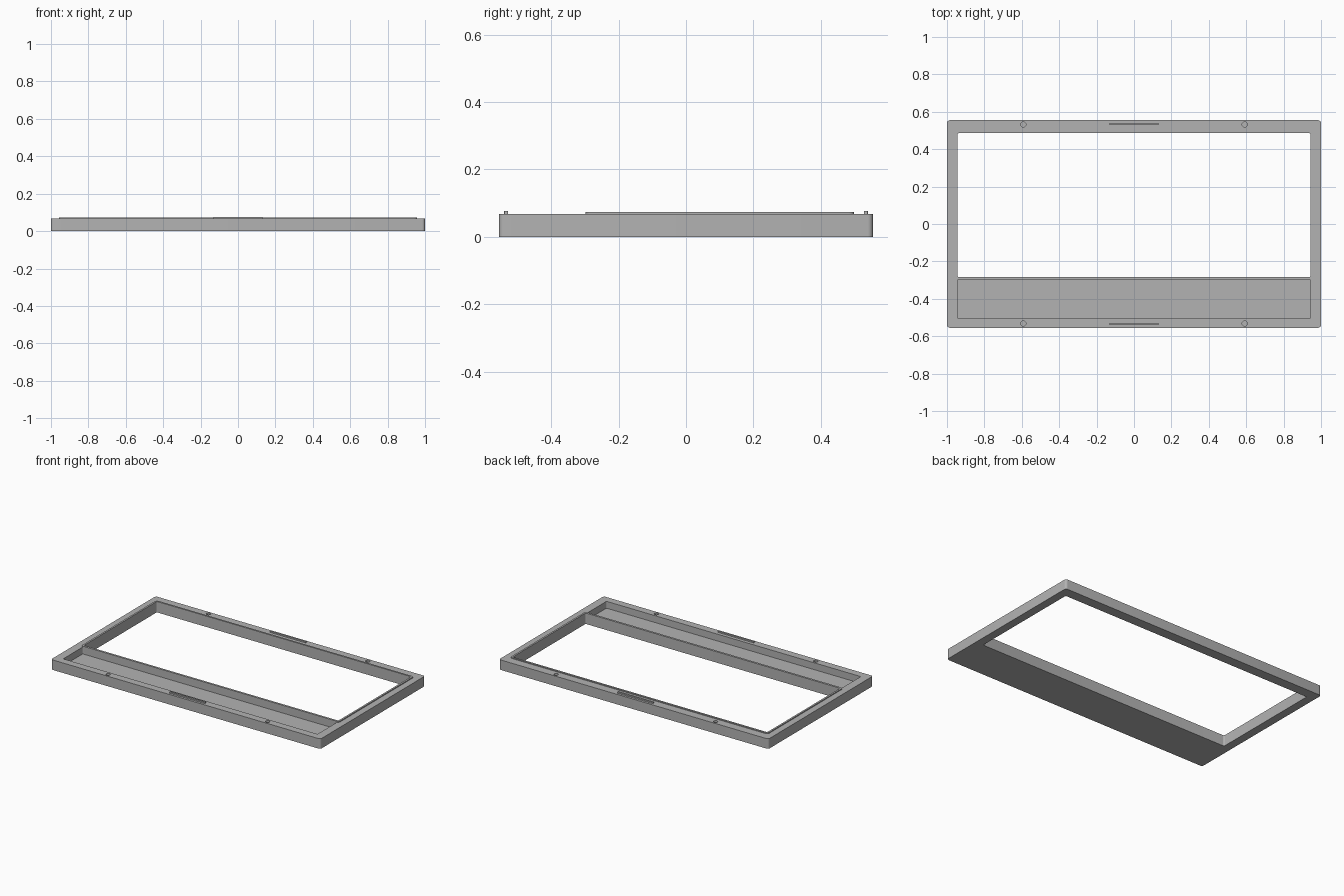
import bpy, bmesh
from math import pi, sin, cos

if "Cube" in bpy.data.objects:
    bpy.data.objects.remove(bpy.data.objects["Cube"], do_unlink=True)

grey = bpy.data.materials.new("mid grey")
grey.use_nodes = True
colour = (0.45, 0.45, 0.45, 1)
grey.diffuse_color = colour
grey.node_tree.nodes["Principled BSDF"].inputs["Base Color"].default_value = colour

TOP = 0.067      # upper surface of the frame
FLOOR = 0.021    # floor of the tray pocket


def plate(name, half_x, y0, y1, z0, z1, radius, centre_x=0, steps=6):
    """Upright prism with a rounded rectangular outline."""
    bm = bmesh.new()
    corners = [(1, y1 - radius), (-1, y1 - radius), (-1, y0 + radius), (1, y0 + radius)]
    ring = []
    for quarter, (side, cy) in enumerate(corners):
        cx = centre_x + side * (half_x - radius)
        for i in range(steps + 1):
            a = (quarter + i / steps) * pi / 2
            ring.append(bm.verts.new((cx + radius * cos(a), cy + radius * sin(a), z0)))
    base = bm.faces.new(ring)
    top = bmesh.ops.extrude_face_region(bm, geom=[base])["geom"]
    bmesh.ops.translate(bm, vec=(0, 0, z1 - z0),
                        verts=[g for g in top if isinstance(g, bmesh.types.BMVert)])
    bmesh.ops.remove_doubles(bm, verts=bm.verts, dist=0.00001)
    bmesh.ops.recalc_face_normals(bm, faces=bm.faces)
    mesh = bpy.data.meshes.new(name)
    bm.to_mesh(mesh)
    bm.free()
    mesh.materials.append(grey)
    obj = bpy.data.objects.new(name, mesh)
    bpy.context.collection.objects.link(obj)
    return obj


def activate(obj):
    bpy.ops.object.select_all(action="DESELECT")
    obj.select_set(True)
    bpy.context.view_layer.objects.active = obj


def cut(obj, cutter):
    mod = obj.modifiers.new("cut", "BOOLEAN")
    mod.operation, mod.solver, mod.object = "DIFFERENCE", "EXACT", cutter
    activate(obj)
    bpy.ops.object.modifier_apply(modifier=mod.name)


# Frame slab and the raised lip around the window
frame = plate("frame", 1, -0.555, 0.555, 0, TOP, 0.016)
lip = plate("window_lip", 0.956, -0.298, 0.499, TOP, 0.073, 0.016)

# Window opening, tray pocket and four screw holes
opening = plate("opening_cutter", 0.944, -0.284, 0.487, -0.1, 0.2, 0.01)
pocket = plate("pocket_cutter", 0.944, -0.505, -0.298, FLOOR, 0.2, 0.006)
cutters = [opening, pocket]
for x in (-0.592, 0.592):
    for y in (-0.532, 0.532):
        cutters.append(plate("hole_cutter", 0.014, y - 0.014, y + 0.014,
                             0.03, 0.2, 0.01399, x))
for cutter in cutters:
    cutter.hide_render = True
    cut(frame, cutter)
cut(lip, opening)
for cutter in cutters:
    bpy.data.objects.remove(cutter, do_unlink=True)

# Raised locating bars at the middle of the long edges
bars = [plate(name, 0.132, y - 0.006, y + 0.006, TOP, 0.076, 0.002)
        for name, y in (("front_bar", -0.534), ("back_bar", 0.534))]

for obj in [frame, lip] + bars:
    activate(obj)
    bpy.ops.object.shade_smooth_by_angle(angle=pi / 6)
